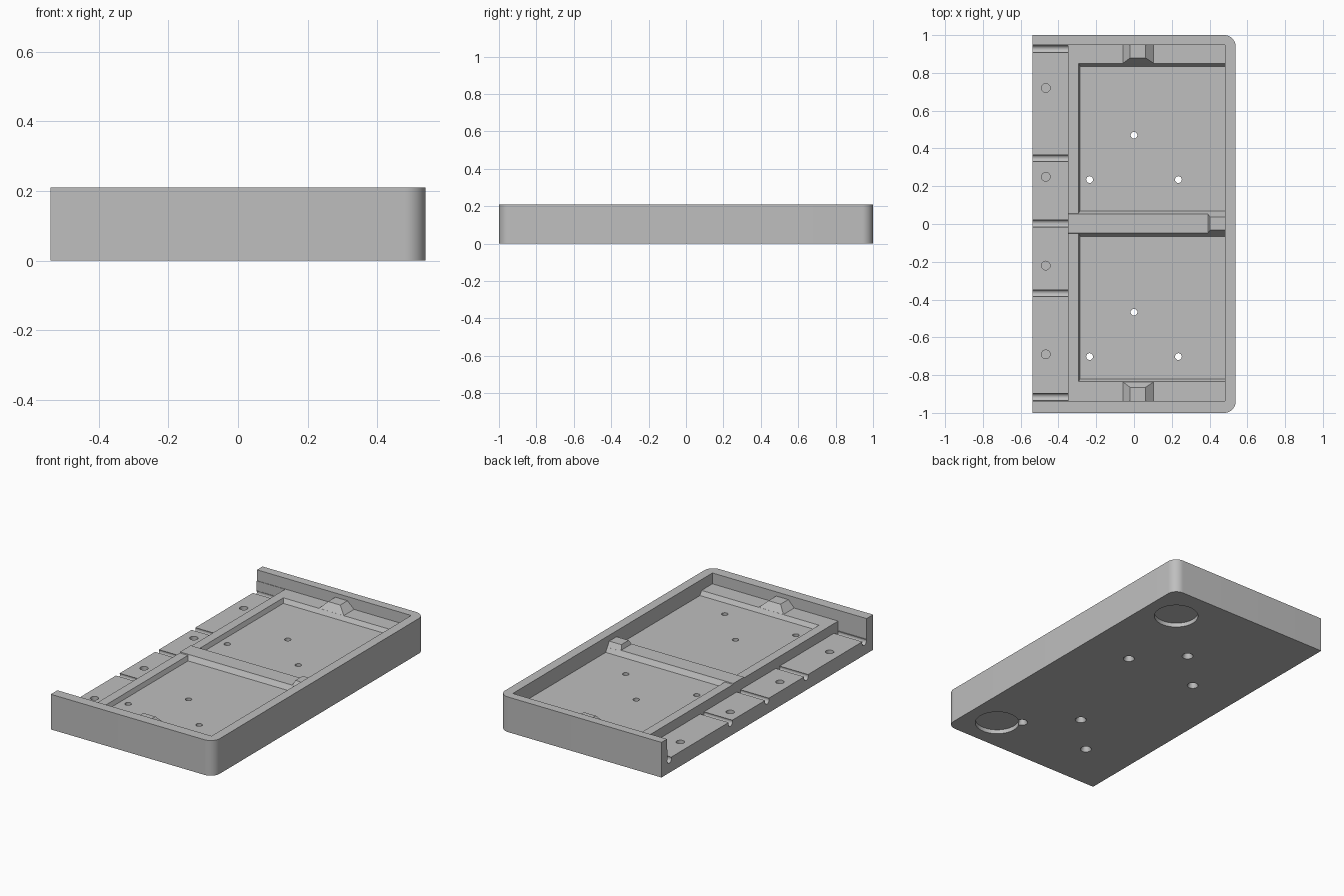
import bpy, bmesh, math
from mathutils import Matrix

if "Cube" in bpy.data.objects:
    bpy.data.objects.remove(bpy.data.objects["Cube"])

grey = bpy.data.materials.new("plain grey")
grey.use_nodes = True
colour = (0.52, 0.52, 0.52, 1)
grey.diffuse_color = colour
grey.node_tree.nodes["Principled BSDF"].inputs["Base Color"].default_value = colour


def make(name, bm):
    bmesh.ops.recalc_face_normals(bm, faces=bm.faces)
    mesh = bpy.data.meshes.new(name)
    bm.to_mesh(mesh)
    bm.free()
    mesh.materials.append(grey)
    ob = bpy.data.objects.new(name, mesh)
    bpy.context.collection.objects.link(ob)
    return ob


def frustum(name, low, high, z0, z1):
    """Block between two rectangles given as (x0, x1, y0, y1)."""
    bm = bmesh.new()
    rings = []
    for (x0, x1, y0, y1), z in ((low, z0), (high, z1)):
        rings.append([bm.verts.new((x, y, z))
                      for x, y in ((x0, y0), (x1, y0), (x1, y1), (x0, y1))])
    a, b = rings
    bm.faces.new(a[::-1])
    bm.faces.new(b)
    for i in range(4):
        j = (i + 1) % 4
        bm.faces.new((a[i], a[j], b[j], b[i]))
    return make(name, bm)


def block(name, rect, z0, z1):
    return frustum(name, rect, rect, z0, z1)


def cylinder(name, x, y, z0, z1, r0, r1=None, sides=32):
    bm = bmesh.new()
    bmesh.ops.create_cone(bm, cap_ends=True, segments=sides, radius1=r0,
                          radius2=r0 if r1 is None else r1, depth=z1 - z0,
                          matrix=Matrix.Translation((x, y, (z0 + z1) / 2)))
    return make(name, bm)


def cut(cutter):
    mod = tray.modifiers.new("cut", 'BOOLEAN')
    mod.operation = 'DIFFERENCE'
    mod.solver = 'EXACT'
    mod.object = cutter
    bpy.context.view_layer.objects.active = tray
    bpy.ops.object.modifier_apply(modifier=mod.name)
    bpy.data.objects.remove(cutter)


LEDGE, FLOOR, STRIP = 0.145, 0.12, 0.087

# Outer body with two rounded corners
tray = block("tray_body", (-0.538, 0.538, -1, 1), 0, 0.21)
bm = bmesh.new()
bm.from_mesh(tray.data)
corners = [e for e in bm.edges if all(v.co.x > 0 for v in e.verts)
           and abs(e.verts[0].co.z - e.verts[1].co.z) > 0.1]
bmesh.ops.bevel(bm, geom=corners, offset=0.06, segments=10, profile=0.5, affect='EDGES')
bm.to_mesh(tray.data)
bm.free()

# Open interior and the lower side strip
cut(block("interior_cutter", (-1, 0.482, -0.938, 0.948), LEDGE, 0.5))
cut(block("strip_cutter", (-1, -0.35, -0.938, 0.945), STRIP, 0.5))

# Two shallow pockets with sloping sides
for y0, y1 in ((0.07, 0.835), (-0.82, -0.065)):
    cut(frustum("pocket_cutter", (-0.285, 0.482, y0, y1),
                (-0.305, 0.482, y0 - 0.03, y1 + 0.03), FLOOR, 0.17))

# Round channels across the strip
for y in (0.926, 0.348, 0.003, -0.367, -0.916):
    channel = cylinder("channel_cutter", 0, 0, -0.4, 0.4, 0.02)
    channel.data.transform(Matrix.Translation((-0.75, y, 0.078))
                           @ Matrix.Rotation(math.pi / 2, 4, 'Y'))
    cut(channel)

# Blind holes in the strip
for y in (0.72, 0.25, -0.22, -0.69):
    cut(cylinder("blind_hole_cutter", -0.467, y, 0.05, 0.2, 0.023))

# Round recesses in the underside
for y in (0.775, -0.795):
    cut(cylinder("recess_cutter", 0.34, y, -0.1, 0.025, 0.123, sides=64))

# Countersunk screw holes
for base in (0, -0.937):
    for x, y in ((0, 0.47), (-0.235, 0.235), (0.235, 0.235)):
        if base:
            y = y + base
        cut(cylinder("screw_hole_cutter", x, y, -0.1, 0.3, 0.018, sides=24))
        cut(cylinder("countersink_cutter", x, y, -0.01, 0.03, 0.036, 0.017, sides=24))

# Centre ridge and the raised stop at its end
ridge = frustum("centre_ridge", (-0.35, 0.40, -0.051, 0.056),
                (-0.35, 0.40, -0.048, 0.053), LEDGE - 0.001, LEDGE + 0.005)
stop = frustum("ridge_stop", (0.38, 0.49, -0.065, 0.07),
               (0.402, 0.49, -0.032, 0.037), FLOOR - 0.001, 0.175)

# Raised tabs on the outer ledges
back_tab = frustum("back_tab", (-0.06, 0.105, 0.85, 0.96),
                   (-0.02, 0.06, 0.88, 0.96), LEDGE - 0.001, 0.185)
front_tab = frustum("front_tab", (-0.06, 0.105, -0.95, -0.835),
                    (-0.02, 0.06, -0.95, -0.865), LEDGE - 0.001, 0.185)

# Smooth round surfaces, crisp edges
bpy.ops.object.select_all(action='DESELECT')
tray.select_set(True)
bpy.context.view_layer.objects.active = tray
bpy.ops.object.shade_smooth_by_angle(angle=math.radians(30))
